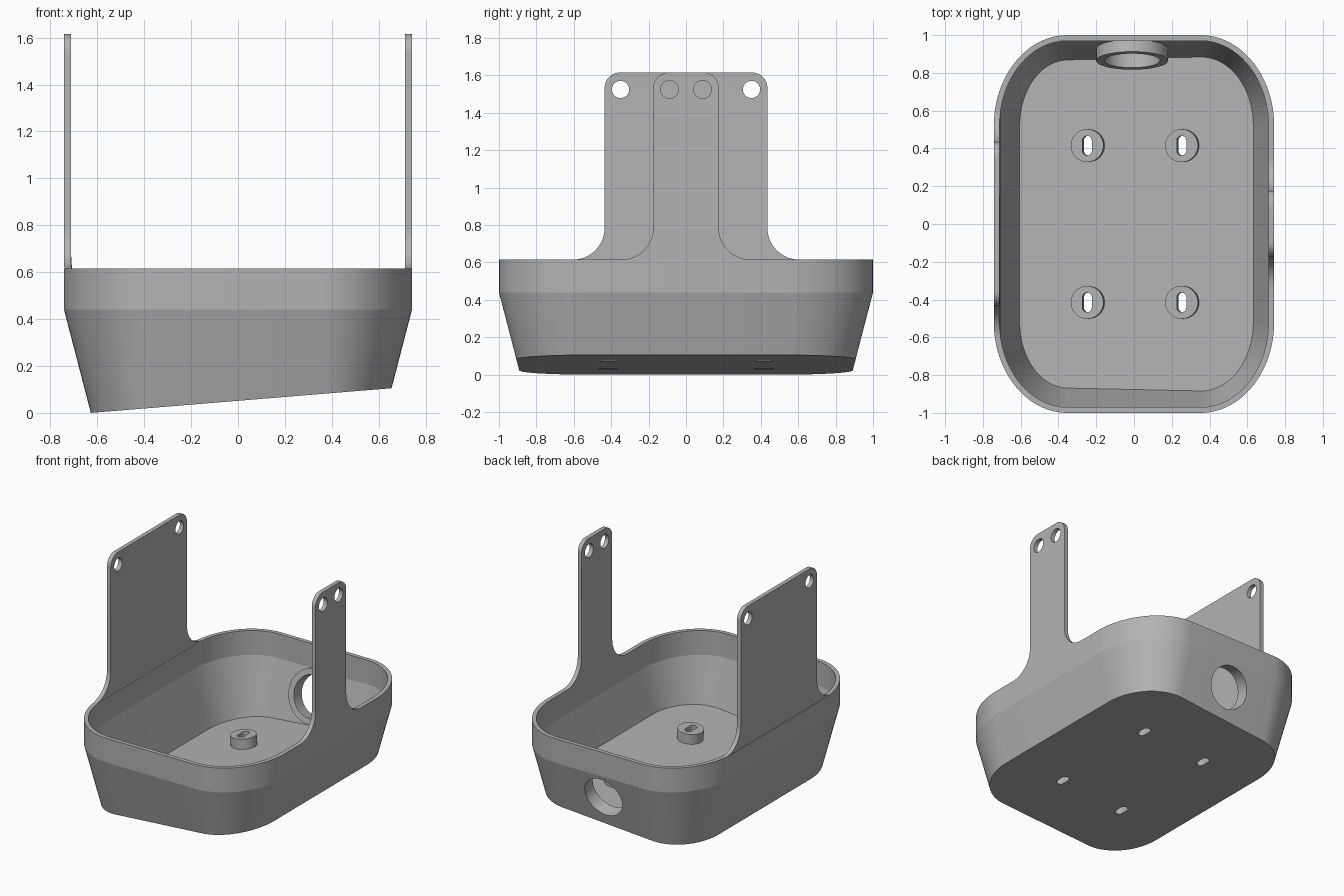
import bpy, bmesh
from math import sin, cos, pi, atan, sqrt
from mathutils import Matrix, Vector

if "Cube" in bpy.data.objects:
    bpy.data.objects.remove(bpy.data.objects["Cube"])

HALF_X, HALF_Y = 0.742, 1.0      # tray half extents
RX, RY = 0.39, 0.48              # corner radii
CX, CY = HALF_X - RX, HALF_Y - RY
WALL, RIM, CREASE, TAPER = 0.03, 0.615, 0.44, 0.26
BASE, SLOPE = 0.0515, 0.082      # tilted underside: z = BASE + SLOPE * x

grey = bpy.data.materials.new("light grey")
grey.use_nodes = True
colour = (0.45, 0.45, 0.45, 1)
grey.diffuse_color = colour
grey.node_tree.nodes["Principled BSDF"].inputs["Base Color"].default_value = colour


def finish(name, bm):
    bmesh.ops.recalc_face_normals(bm, faces=bm.faces)
    mesh = bpy.data.meshes.new(name)
    bm.to_mesh(mesh)
    bm.free()
    obj = bpy.data.objects.new(name, mesh)
    bpy.context.collection.objects.link(obj)
    mesh.materials.append(grey)
    return obj


def loft(name, loops):
    """Skin a list of equal-length point loops and cap both ends."""
    bm = bmesh.new()
    rows = [[bm.verts.new(p) for p in loop] for loop in loops]
    n = len(rows[0])
    for a, b in zip(rows, rows[1:]):
        for i in range(n):
            j = (i + 1) % n
            bm.faces.new((a[i], a[j], b[j], b[i]))
    bm.faces.new(rows[0])
    bm.faces.new(rows[-1])
    return finish(name, bm)


def prism(name, outline, low, high, matrix):
    return loft(name, [[matrix @ Vector((u, v, w)) for u, v in outline] for w in (low, high)])


def arc(cx, cy, r, start, end, n):
    return [(cx + r * cos(start + (end - start) * i / n),
             cy + r * sin(start + (end - start) * i / n)) for i in range(n + 1)]


def circle(r):
    return arc(0, 0, r, 0, 2 * pi, 48)[:-1]


def cut(target, cutters):
    bpy.context.view_layer.objects.active = target
    for c in cutters:
        c.hide_render = True
        mod = target.modifiers.new("cut", "BOOLEAN")
        mod.operation, mod.solver, mod.object = "DIFFERENCE", "EXACT", c
        bpy.ops.object.modifier_apply(modifier=mod.name)


def ring_point(angle, sx, sy, inset):
    return (sx * CX + (RX - inset) * cos(angle), sy * CY + (RY - inset) * sin(angle))


def tray_loop(inset, z=None, lift=0):
    """Rounded rectangle at height z, or on the tilted floor plane raised by lift."""
    points = []
    for q, (sx, sy) in enumerate([(1, 1), (-1, 1), (-1, -1), (1, -1)]):
        for i in range(25):
            angle = (q + i / 24) * pi / 2
            x, y = ring_point(angle, sx, sy, inset)
            h = z
            if z is None:
                for _ in range(12):
                    h = BASE + lift + SLOPE * x
                    x, y = ring_point(angle, sx, sy, inset + TAPER * (CREASE - h))
            points.append((x, y, h))
    return points


# Hollow tray with tapered walls and a tilted floor
tray = loft("tray", [tray_loop(0), tray_loop(0, CREASE), tray_loop(0, RIM),
                     tray_loop(WALL, RIM), tray_loop(WALL, CREASE),
                     tray_loop(WALL, lift=0.028)])
parts, cutters = [tray], []

# Round port with an inner collar, square to the sloping back wall
port_z = 0.27
port = (Matrix.Translation((-0.01, HALF_Y - TAPER * (CREASE - port_z), port_z))
        @ Matrix.Rotation(pi / 2 - atan(TAPER), 4, "X"))
collar = prism("port_collar", circle(0.19), 0.015, 0.094, port)
bore = prism("port_cutter", circle(0.148), -0.1, 0.2, port)
cut(tray, [bore])
cut(collar, [bore])
parts.append(collar)
cutters.append(bore)

# Four slotted standoffs on the floor
slot = arc(0, 0.027, 0.025, 0, pi, 12) + arc(0, -0.027, 0.025, pi, 2 * pi, 12)
for side, sx in (("left", 1), ("right", -1)):
    for end, sy in (("back", 1), ("front", -1)):
        x = 0.25 * sx + 0.01
        place = (Matrix.Translation((x, 0.415 * sy, BASE + SLOPE * x))
                 @ Matrix.Rotation(-atan(SLOPE), 4, "Y"))
        post = prism(f"standoff_{end}_{side}", circle(0.087), 0.015, 0.1, place)
        hole = prism("slot_cutter", slot, -0.1, 0.2, place)
        cut(post, [hole])
        cut(tray, [hole])
        parts.append(post)
        cutters.append(hole)


def wall_x(y, inset):
    over = max(0, abs(y) - CY) / (RY - inset)
    return CX + (RX - inset) * sqrt(1 - over * over)


def upright(name, side, half, hole_y, hole_r):
    """Mounting plate rising from a side wall, with flared foot and two holes."""
    top, corner, flare = 1.615, 0.08, 0.17
    edge = (arc(half + flare, RIM + flare, flare, 1.5 * pi, pi, 16)
            + arc(half - corner, top - corner, corner, 0, pi / 2, 10))
    outline = edge + [(-y, z) for y, z in reversed(edge)]
    plate = loft(name, [[(side * wall_x(y, inset), y, z) for y, z in outline]
                        for inset in (0, WALL)])
    for s in (-1, 1):
        place = Matrix.Translation((side * HALF_X, s * hole_y, 1.525)) @ Matrix.Rotation(pi / 2, 4, "Y")
        drill = prism("hole_cutter", circle(hole_r), -0.2, 0.2, place)
        cut(plate, [drill])
        cutters.append(drill)
    parts.append(plate)


# Narrow plate on the left, wide plate on the right
upright("left_upright", 1, 0.175, 0.088, 0.048)
upright("right_upright", -1, 0.435, 0.35, 0.046)

for c in cutters:
    bpy.data.objects.remove(c)

bpy.ops.object.select_all(action="DESELECT")
for p in parts:
    p.select_set(True)
bpy.context.view_layer.objects.active = tray
bpy.ops.object.shade_smooth_by_angle(angle=0.2)
